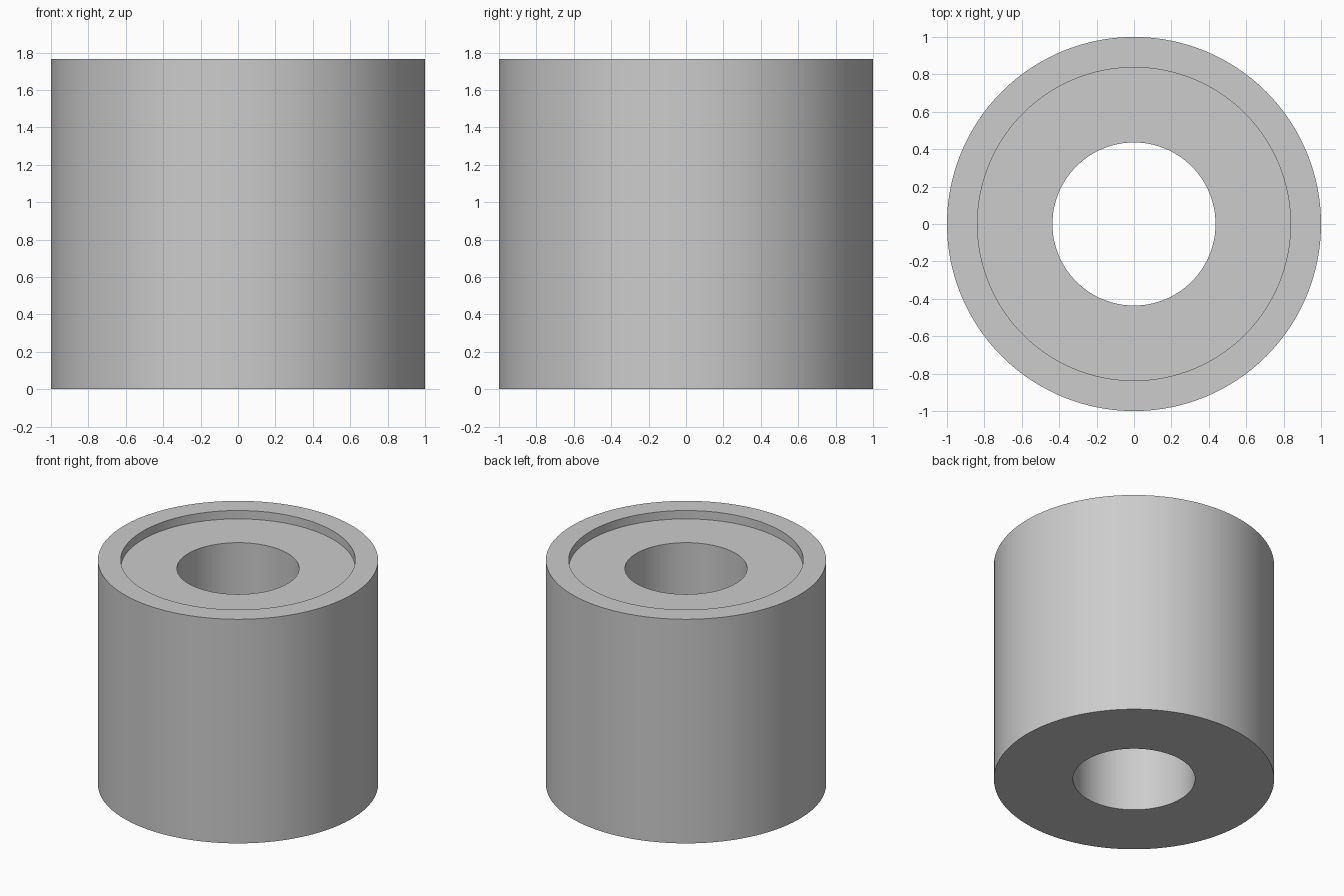
import bpy
import bmesh
import math

cube = bpy.data.objects.get("Cube")
if cube:
    bpy.data.objects.remove(cube, do_unlink=True)

SEGMENTS = 128
HEIGHT = 1.765
OUTER, RECESS, BORE = 1.0, 0.837, 0.436
FLOOR = HEIGHT - 0.066

# Plain grey material
grey = bpy.data.materials.new("light grey")
grey.use_nodes = True
colour = (0.604, 0.604, 0.604, 1.0)
grey.diffuse_color = colour
grey.node_tree.nodes["Principled BSDF"].inputs["Base Color"].default_value = colour

# Closed cross-section (radius, height): outer wall, rim, recess, bore
profile = [(OUTER, 0), (OUTER, HEIGHT), (RECESS, HEIGHT),
           (RECESS, FLOOR), (BORE, FLOOR), (BORE, 0)]

# Revolve the cross-section about z
bm = bmesh.new()
rings = []
for r, z in profile:
    angles = [math.tau * i / SEGMENTS for i in range(SEGMENTS)]
    rings.append([bm.verts.new((r * math.cos(a), r * math.sin(a), z)) for a in angles])
for k, ring in enumerate(rings):
    above = rings[(k + 1) % len(rings)]
    for i in range(SEGMENTS):
        j = (i + 1) % SEGMENTS
        bm.faces.new((ring[i], ring[j], above[j], above[i]))
bmesh.ops.recalc_face_normals(bm, faces=bm.faces)

mesh = bpy.data.meshes.new("bushing")
bm.to_mesh(mesh)
bm.free()
mesh.materials.append(grey)
bushing = bpy.data.objects.new("bushing", mesh)
bpy.context.collection.objects.link(bushing)

# Smooth walls with crisp rims
bpy.ops.object.select_all(action='DESELECT')
bushing.select_set(True)
bpy.context.view_layer.objects.active = bushing
bpy.ops.object.shade_smooth_by_angle(angle=math.radians(30))
